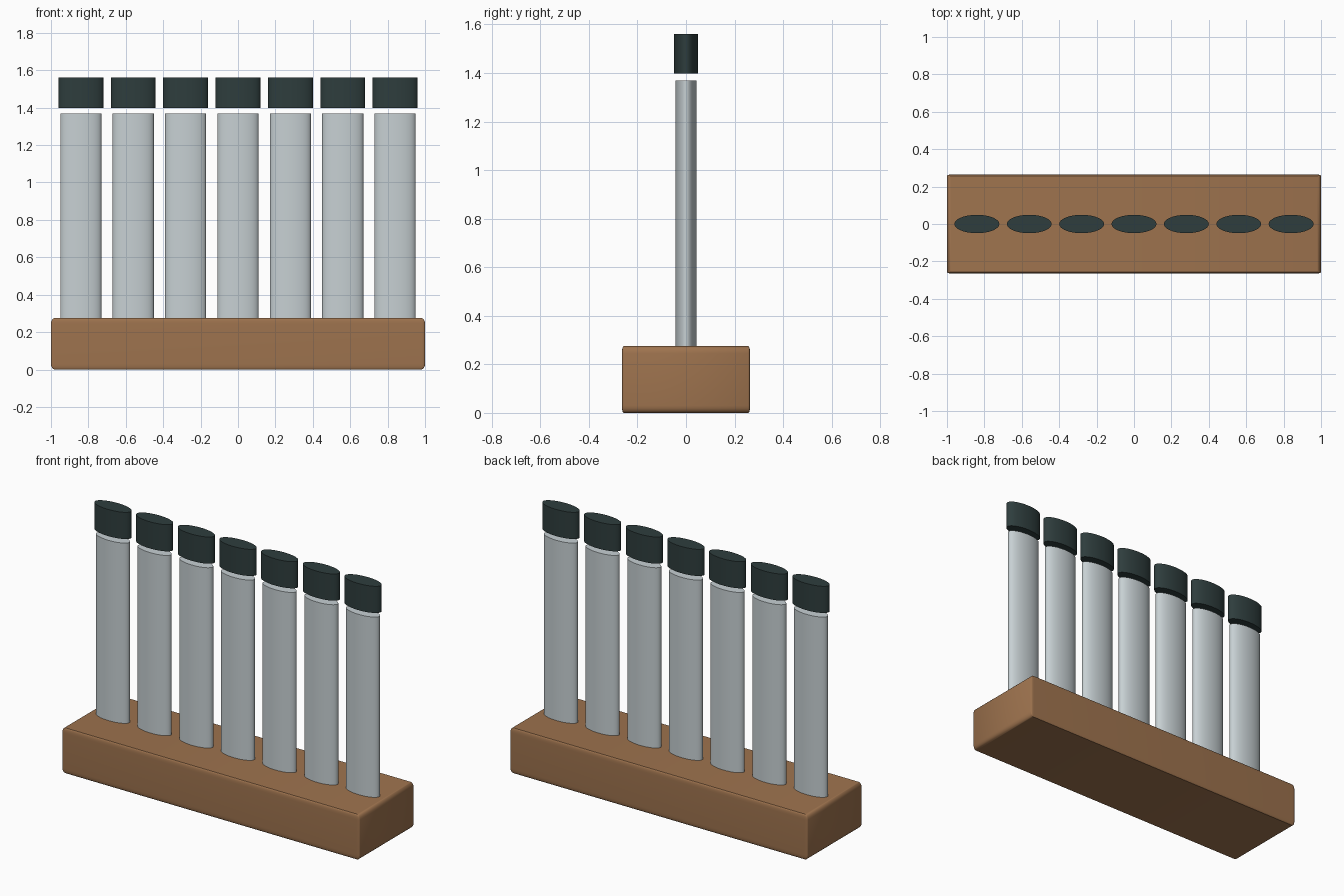
import bpy, bmesh, math
from mathutils import Matrix

if "Cube" in bpy.data.objects:
    bpy.data.objects.remove(bpy.data.objects["Cube"])


def srgb(*rgb):
    return [((c / 255 + 0.055) / 1.055) ** 2.4 for c in rgb] + [1.0]


def material(name, rgb):
    m = bpy.data.materials.new(name)
    m.diffuse_color = srgb(*rgb)
    m.use_nodes = True
    m.node_tree.nodes["Principled BSDF"].inputs["Base Color"].default_value = m.diffuse_color
    return m


wood = material("warm wood", (158, 115, 78))
grey = material("pale grey", (199, 208, 211))
dark = material("dark green black", (46, 61, 61))


def add_object(name, bm, mat):
    mesh = bpy.data.meshes.new(name)
    bmesh.ops.recalc_face_normals(bm, faces=bm.faces)
    bm.to_mesh(mesh)
    bm.free()
    mesh.materials.append(mat)
    ob = bpy.data.objects.new(name, mesh)
    bpy.context.collection.objects.link(ob)
    bpy.ops.object.select_all(action='DESELECT')
    ob.select_set(True)
    bpy.context.view_layer.objects.active = ob
    bpy.ops.object.shade_smooth_by_angle(angle=math.radians(35))
    return ob


def oval_post(name, x, rx, ry, z0, z1, mat):
    bm = bmesh.new()
    bmesh.ops.create_cone(bm, cap_ends=True, segments=48, radius1=1, radius2=1, depth=1,
                          matrix=Matrix.Translation((x, 0, (z0 + z1) / 2))
                          @ Matrix.Diagonal((rx, ry, z1 - z0, 1)))
    return add_object(name, bm, mat)


# Base block: rounded edges, with a different rounding along each axis
size = (2.0, 0.528, 0.275)
rounding = (0.02, 0.007, 0.03)
bm = bmesh.new()
bmesh.ops.create_cube(bm, size=1)
bmesh.ops.scale(bm, vec=[s / r for s, r in zip(size, rounding)], verts=bm.verts)
bmesh.ops.bevel(bm, geom=bm.edges[:], offset=1, offset_type='OFFSET',
                segments=4, profile=0.5, affect='EDGES')
bmesh.ops.scale(bm, vec=rounding, verts=bm.verts)
bmesh.ops.translate(bm, vec=(0, 0, size[2] / 2), verts=bm.verts)
add_object("base_block", bm, wood)

# Seven oval tubes, each with a cap floating just above it
for i in range(7):
    x = (i - 3) * 0.28
    oval_post(f"tube_{i + 1}", x, 0.11, 0.044, 0.26, 1.37, grey)
    oval_post(f"cap_{i + 1}", x, 0.12, 0.049, 1.398, 1.56, dark)
